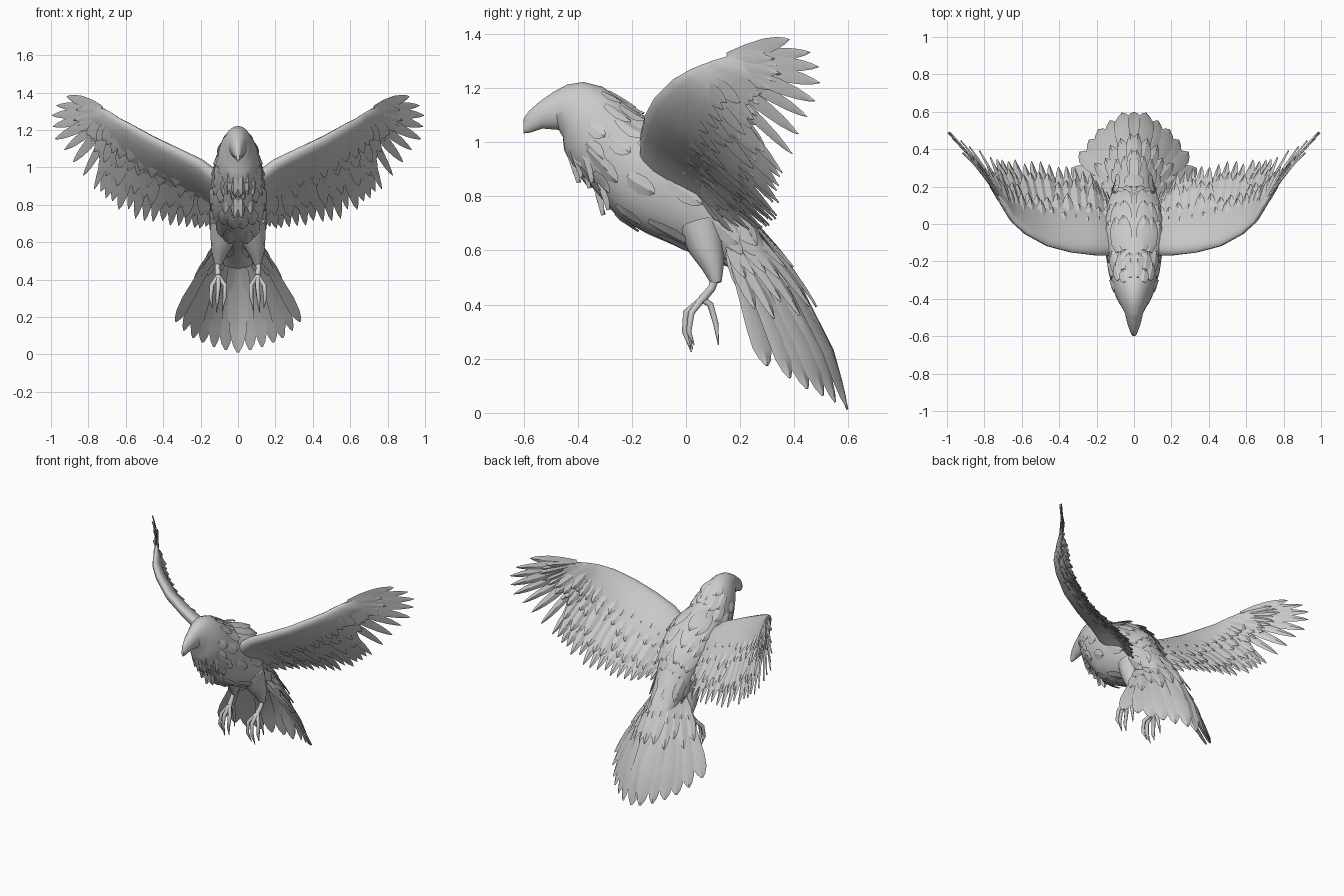
import bpy, bmesh, math, random
from mathutils import Vector

random.seed(4)
if "Cube" in bpy.data.objects:
    bpy.data.objects.remove(bpy.data.objects["Cube"])

grey = bpy.data.materials.new("plain_grey")
grey.use_nodes = True
COLOUR = (0.6, 0.6, 0.6, 1)
grey.diffuse_color = COLOUR
grey.node_tree.nodes["Principled BSDF"].inputs["Base Color"].default_value = COLOUR


def finish(name, bm, mirror=False, angle=40):
    """Turn a bmesh into a shaded object, optionally mirrored across x."""
    bmesh.ops.recalc_face_normals(bm, faces=bm.faces)
    mesh = bpy.data.meshes.new(name)
    bm.to_mesh(mesh)
    bm.free()
    mesh.materials.append(grey)
    obj = bpy.data.objects.new(name, mesh)
    bpy.context.collection.objects.link(obj)
    bpy.ops.object.select_all(action='DESELECT')
    obj.select_set(True)
    bpy.context.view_layer.objects.active = obj
    bpy.ops.object.shade_smooth_by_angle(angle=math.radians(angle))
    if mirror:
        obj.modifiers.new("mirror", 'MIRROR').use_mirror_merge = False


def loft(bm, rings):
    """Skin closed rings of points and cap both ends."""
    loops = [[bm.verts.new(p) for p in ring] for ring in rings]
    n = len(loops[0])
    for a, b in zip(loops, loops[1:]):
        for i in range(n):
            j = (i + 1) % n
            bm.faces.new((a[i], a[j], b[j], b[i]))
    bm.faces.new(loops[0])
    bm.faces.new(loops[-1][::-1])


def tube(bm, points, radii, sides=8):
    pts = [Vector(p) for p in points]
    rings = []
    for i, (p, r) in enumerate(zip(pts, radii)):
        t = (pts[min(i + 1, len(pts) - 1)] - pts[max(i - 1, 0)]).normalized()
        u = t.cross(Vector((0, 1, 0.2))).normalized()
        v = t.cross(u)
        turns = [math.tau * k / sides for k in range(sides)]
        rings.append([p + r * (math.cos(a) * u + math.sin(a) * v) for a in turns])
    loft(bm, rings)


POINTED = ((0, .5), (.3, .9), (.6, 1), (.8, .75), (.93, .4), (1, .06))
BLUNT = ((0, .4), (.3, .75), (.7, 1), (.86, .9), (.95, .55), (1, .15))


def feather(bm, path, normal, width, shape=POINTED, thick=0.004):
    """Blade with a raised shaft; path maps 0..1 to a point."""
    rings = []
    for f, w in shape:
        p = path(f)
        along = path(min(f + .1, 1)) - path(max(f - .1, 0))
        side = along.cross(normal).normalized() * width * w
        droop = normal * -.12 * width * w
        rings.append([p - side + droop, p + normal * thick,
                      p + side + droop, p - normal * thick])
    loft(bm, rings)


def sample(points, s):
    i = max(0, min(int(s), len(points) - 2))
    return points[i].lerp(points[i + 1], s - i)


class Sheet:
    """Cambered surface between a line of roots and a line of tips."""

    def __init__(self, roots, tips, inner_camber, outer_camber):
        self.roots = [Vector(p) for p in roots]
        self.tips = [Vector(p) for p in tips]
        self.inner, self.outer = inner_camber, outer_camber
        self.last = len(roots) - 1

    def normal(self, s):
        a, b = max(0, s - 1), min(self.last, s + 1)
        span = (sample(self.tips, b) - sample(self.tips, a)
                + sample(self.roots, b) - sample(self.roots, a))
        chord = sample(self.tips, s) - sample(self.roots, s)
        return span.cross(chord).normalized()

    def point(self, s, f, lift=0):
        p = sample(self.roots, s).lerp(sample(self.tips, s), f)
        camber = self.inner + (self.outer - self.inner) * s / self.last
        return p + self.normal(s) * (camber * math.sin(math.pi * f) + lift)

    def row(self, bm, count, stations, start, end, width, lift=0, ragged=.06, shape=POINTED):
        """Row of overlapping feathers laid along the sheet."""
        first, last = stations
        for i in range(count):
            s = first + (last - first) * i / (count - 1)
            tip = end - random.uniform(0, ragged)
            rise = lift + (i % 2) * .004
            feather(bm, lambda f: self.point(s, start + (tip - start) * f, rise * (.6 + .4 * f)),
                    self.normal(s), width * random.uniform(.88, 1.1), shape)


# Body cross-sections: top y, top z, bottom y, bottom z, half width
SECTIONS = [
    (-.6, 1.085, -.6, 1.032, .008), (-.58, 1.115, -.575, 1.035, .02),
    (-.54, 1.15, -.53, 1.05, .035), (-.49, 1.185, -.47, 1.045, .048),
    (-.44, 1.212, -.455, 1.02, .064), (-.38, 1.222, -.45, .97, .082),
    (-.31, 1.205, -.42, .91, .105), (-.25, 1.165, -.37, .86, .118),
    (-.17, 1.105, -.31, .79, .13), (-.08, 1.07, -.25, .72, .145),
    (.03, 1.01, -.14, .66, .148), (.13, .9, 0, .6, .135),
    (.2, .78, .1, .57, .115), (.27, .67, .17, .54, .1), (.36, .52, .28, .46, .08)]


def body_point(u, a, lift=0):
    i = max(0, min(int(u), len(SECTIONS) - 2))
    ty, tz, by, bz, w = (p + (q - p) * (u - i) for p, q in zip(SECTIONS[i], SECTIONS[i + 1]))
    mid = Vector((0, (ty + by) / 2, (tz + bz) / 2))
    half = Vector((0, ty - by, tz - bz)) / 2
    out = Vector((w * math.cos(a), 0, 0)) + half * math.sin(a)
    return mid + out + out.normalized() * lift


def body_rings(first, last):
    steps = [math.tau * k / 20 for k in range(20)]
    return [[body_point(u, a) for a in steps] for u in range(first, last + 1)]


for name, first, last in (("beak", 0, 3), ("head_and_body", 3, 14)):
    bm = bmesh.new()
    loft(bm, body_rings(first, last))
    finish(name, bm, angle=60)


def body_feather(bm, u, a, reach, width, lift):
    out = (body_point(u, a, 1) - body_point(u, a)).normalized()
    feather(bm, lambda f: body_point(u + reach * f, a, .001 + lift * f), out, width)


# Loose feathers over the collar, back and flanks
bm = bmesh.new()
for u, count, size in ((6.3, 8, .03), (7.2, 7, .034), (8.6, 6, .036),
                       (10, 5, .036), (11.2, 5, .036), (12.2, 6, .036)):
    for k in range(count):
        a = -math.pi / 2 + math.pi * (k + random.random()) / count
        body_feather(bm, u + random.uniform(-.3, .3), a, random.uniform(.9, 1.4), size, .009)
finish("body_feathers", bm, mirror=True, angle=25)

# Raised shoulder feathers either side of the spine
bm = bmesh.new()
for u in (8.4, 9.2, 10):
    for degrees in (38, 54, 70):
        body_feather(bm, u, math.radians(degrees), 1.7, .042, .028)
finish("shoulder_feathers", bm, mirror=True, angle=25)

# Shaggy throat tufts
bm = bmesh.new()
for x, y, z, drop in ((.02, -.43, .95, .1), (.05, -.42, .97, .1), (.03, -.39, .93, .1),
                      (.08, -.38, .97, .12), (.02, -.34, .86, .13), (.07, -.32, .85, .1)):
    root, fall = Vector((x, y, z)), Vector((0, .035, -drop))
    feather(bm, lambda f: root + fall * f, Vector((.5, -.8, -.2)).normalized(), .022, thick=.01)
finish("throat_tufts", bm, mirror=True, angle=25)

# Wings: leading edge line and trailing tip line, from shoulder to wing tip
wing = Sheet(
    [(.09, -.165, .95), (.2, -.165, 1.035), (.33, -.15, 1.1), (.46, -.115, 1.165),
     (.575, -.05, 1.23), (.64, .01, 1.265), (.665, .05, 1.283), (.68, .08, 1.293),
     (.69, .095, 1.3), (.698, .11, 1.304), (.704, .12, 1.307), (.708, .125, 1.309)],
    [(.15, .18, .66), (.24, .28, .67), (.38, .32, .685), (.53, .335, .715),
     (.67, .34, .8), (.77, .36, .88), (.85, .4, .98), (.92, .44, 1.07),
     (.98, .48, 1.15), (1, .5, 1.24), (.995, .485, 1.315), (.92, .385, 1.38)], .018, .012)
last = wing.last

bm = bmesh.new()
rings = []
for k in range(2 * last + 1):
    s = k / 2
    thick = .072 - .062 * s / last
    reach = .6 - .25 * s / last

    def edge(g, sign):
        return wing.point(s, g * reach, sign * thick * (1.5 * math.sqrt(g) * (1 - g) + .06))
    cuts = (0, .04, .12, .3, .6, 1)
    rings.append([edge(g, 1) for g in cuts] + [edge(g, -1) for g in cuts[::-1]])
loft(bm, rings)
finish("wing_arms", bm, mirror=True, angle=50)

bm = bmesh.new()
wing.row(bm, 16, (0, 4.7), .15, 1.01, .036, ragged=.07)
wing.row(bm, 9, (5, last), .1, 1, .027, ragged=.02)
finish("flight_feathers", bm, mirror=True, angle=25)

bm = bmesh.new()
for side in (1, -1):
    wing.row(bm, 16, (0, 5), .3, .84, .034, .010 * side, .1)
    wing.row(bm, 10, (5.3, last - .5), .1, .62, .02, .007 * side, .1)
    wing.row(bm, 18, (0, 7), .25, .62, .03, .018 * side, .12)
    wing.row(bm, 14, (0, 6), .14, .46, .028, .03 * side, .1)
finish("wing_coverts", bm, mirror=True, angle=25)

# Tail fan, from the middle feather to the outermost
tail = Sheet(
    [(.1 * t, .27 - .1 * t, .67 - .09 * t) for t in (0, .2, .4, .6, .8, 1)],
    [(0, .598, .003), (.075, .59, .02), (.155, .535, .04),
     (.22, .475, .07), (.28, .4, .11), (.335, .3, .17)], .06, .015)
whole = (0, tail.last)
bm = bmesh.new()
tail.row(bm, 7, whole, 0, 1, .047, ragged=.015, shape=BLUNT)
finish("tail_feathers", bm, mirror=True, angle=25)
bm = bmesh.new()
tail.row(bm, 6, whole, -.05, .55, .036, .01, .15)
tail.row(bm, 6, whole, -.1, .3, .036, .016, .1)
tail.row(bm, 6, whole, -.05, .4, .034, -.012, .1)
finish("tail_coverts", bm, mirror=True, angle=25)

# Legs: feathered thigh, shank and clawed toes
bm = bmesh.new()
tube(bm, [(.065, .05, .7), (.082, .075, .61), (.1, .1, .54), (.106, .112, .48)],
     (.082, .066, .042, .02), 12)
finish("thighs", bm, mirror=True, angle=60)

bm = bmesh.new()
ankle = (.105, .06, .42)
tube(bm, [(.105, .112, .51), (.11, .095, .46), ankle], (.016, .014, .016))
for knuckle, joint, claw in (
        ((.07, .01, .37), (.072, 0, .3), (.085, .025, .235)),
        ((.105, 0, .37), (.11, -.005, .3), (.115, .02, .225)),
        ((.14, .02, .37), (.146, .01, .3), (.138, .03, .25)),
        ((.1, .09, .4), (.105, .11, .33), (.11, .12, .25))):
    tube(bm, [ankle, knuckle, joint, claw], (.013, .012, .01, .002))
finish("feet", bm, mirror=True, angle=50)
